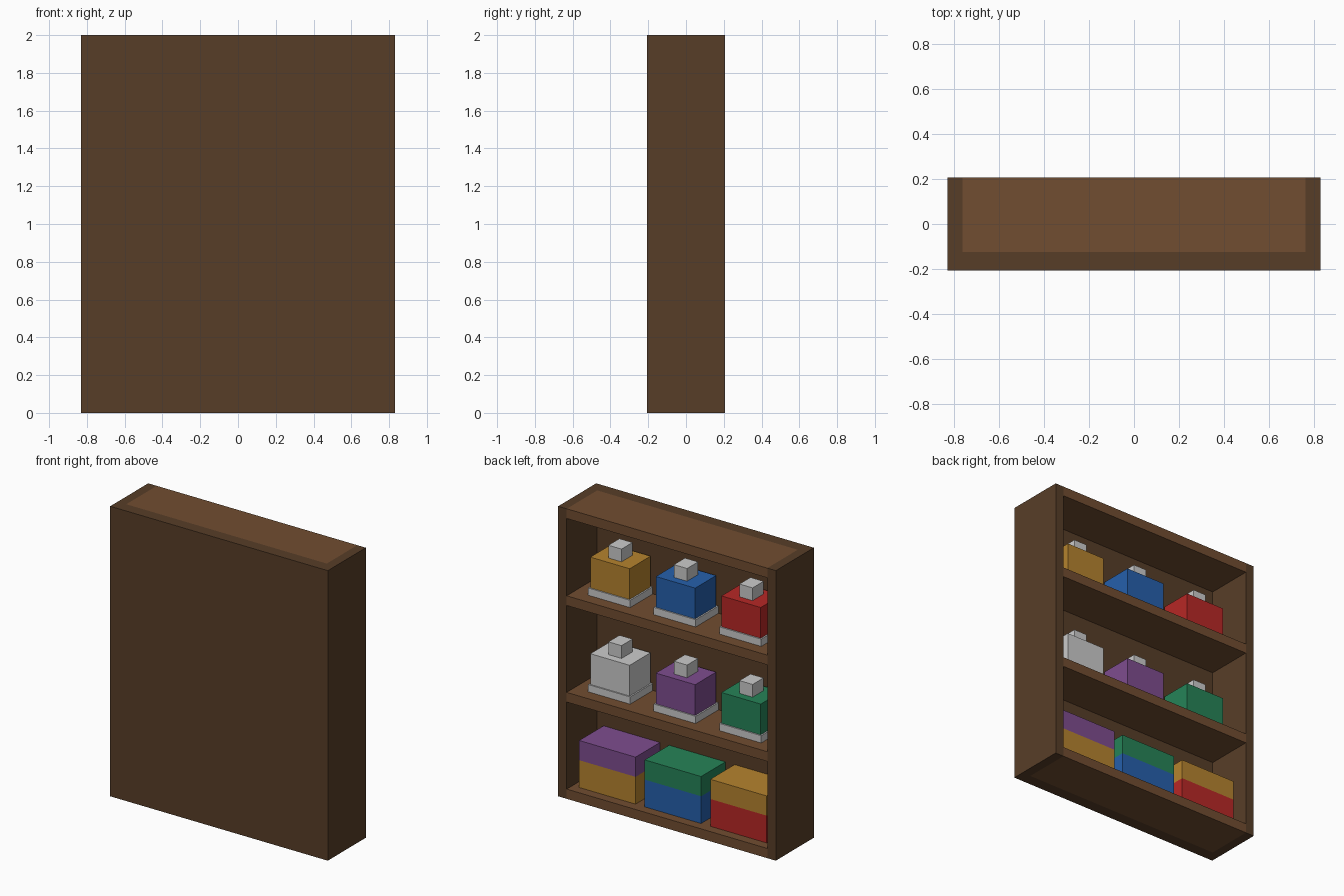
import bpy

if "Cube" in bpy.data.objects:
    bpy.data.objects.remove(bpy.data.objects["Cube"])


def material(name, rgb):
    # sRGB 0-255 to linear viewport colour
    m = bpy.data.materials.new(name)
    m.diffuse_color = (*[(c / 255) ** 2.2 for c in rgb], 1)
    m.use_nodes = True
    m.node_tree.nodes["Principled BSDF"].inputs["Base Color"].default_value = m.diffuse_color
    return m


MATS = {
    "dark_wood": material("dark_wood", (88, 64, 44)),
    "wood": material("wood", (112, 78, 52)),
    "orange": material("orange", (180, 130, 50)),
    "purple": material("purple", (125, 78, 142)),
    "green": material("green", (42, 130, 88)),
    "blue": material("blue", (42, 96, 170)),
    "red": material("red", (182, 44, 42)),
    "white": material("white", (208, 208, 208)),
    "metal": material("metal", (190, 190, 190)),
}


def box(name, x, y, z, mat):
    """Box from (min, max) ranges on each axis."""
    lo, hi = zip(x, y, z)
    bpy.ops.mesh.primitive_cube_add(size=1, location=[(a + b) / 2 for a, b in zip(lo, hi)])
    o = bpy.context.object
    o.name = name
    o.scale = [b - a for a, b in zip(lo, hi)]
    bpy.ops.object.transform_apply(location=False, rotation=False, scale=True)
    o.data.materials.append(MATS[mat])
    return o


def centred(c, size):
    return (c - size / 2, c + size / 2)


W, D, H = 0.83, 0.207, 2.0      # half width, half depth, height
INNER, WALL_Y, T = 0.765, -0.125, 0.067

# Cabinet walls; the open side faces +y
box("rear_panel", (-W, W), (-D, WALL_Y), (0, H), "dark_wood")
box("left_side", (-W, -INNER), (WALL_Y, D), (0, H), "dark_wood")
box("right_side", (INNER, W), (WALL_Y, D), (0, H), "dark_wood")

# Bottom, two shelves and top
for name, z in (("bottom_board", 0), ("lower_shelf", 0.667),
                ("upper_shelf", 1.333), ("top_board", H - T)):
    box(name, (-INNER, INNER), (WALL_Y, D), (z, z + T), "wood")

# Two-tone storage boxes on the bottom board
for x, low, top in ((0.5, "orange", "purple"), (0, "blue", "green"), (-0.5, "red", "orange")):
    xs, ys = centred(x, 0.43), centred(0.01, 0.265)
    box("storage_box", xs, ys, (T, T + 0.188), low)
    box("storage_box_lid", xs, ys, (T + 0.188, T + 0.324), top)

# Canisters with base plate and cap on the shelves
for z, colours in ((0.734, ("white", "purple", "green")), (1.4, ("orange", "blue", "red"))):
    for x, colour in zip((0.5, 0, -0.5), colours):
        box("canister_base", centred(x, 0.32), centred(0, 0.246), (z, z + 0.05), "metal")
        box("canister_body", centred(x, 0.30), centred(0, 0.228), (z + 0.05, z + 0.262), colour)
        box("canister_cap", centred(x, 0.10), centred(0, 0.12), (z + 0.262, z + 0.35), "metal")
